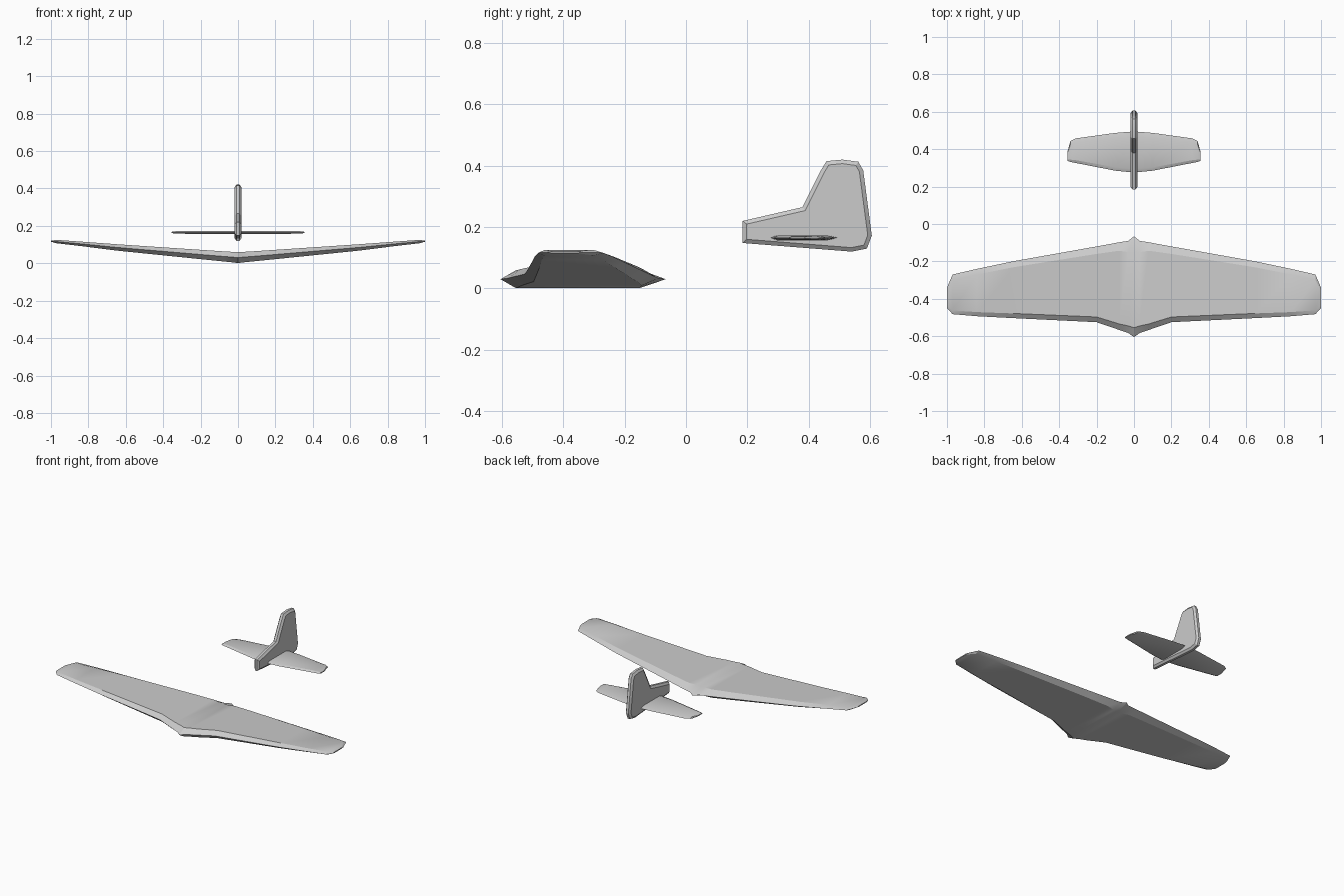
import bpy, bmesh
from mathutils import Vector

if "Cube" in bpy.data.objects:
    bpy.data.objects.remove(bpy.data.objects["Cube"])


def finish(name, bm):
    bmesh.ops.recalc_face_normals(bm, faces=bm.faces)
    mesh = bpy.data.meshes.new(name)
    bm.to_mesh(mesh)
    bm.free()
    ob = bpy.data.objects.new(name, mesh)
    bpy.context.collection.objects.link(ob)
    bpy.ops.object.select_all(action='DESELECT')
    ob.select_set(True)
    bpy.context.view_layer.objects.active = ob
    bpy.ops.object.shade_smooth_by_angle(angle=0.4)
    return ob


def loft(name, stations):
    """Mirrored surface through six-sided sections:
    x, leading y, trailing y, mid z, half thickness, front bevel, rear bevel."""
    bm = bmesh.new()
    full = [(-s[0],) + s[1:] for s in stations[:0:-1]] + stations
    rings = []
    for x, le, te, z, h, fb, rb in full:
        pts = [(le, z), (le + fb, z + h), (te - rb, z + h),
               (te, z), (te - rb, z - h), (le + fb, z - h)]
        rings.append([bm.verts.new((x, y, zz)) for y, zz in pts])
    for a, b in zip(rings, rings[1:]):
        for i in range(6):
            j = (i + 1) % 6
            bm.faces.new((a[i], a[j], b[j], b[i]))
    bm.faces.new(rings[0])
    bm.faces.new(rings[-1])
    return finish(name, bm)


def bevelled_plate(name, outline, half, edge):
    """Upright plate: full outline in the inner layers, inset at both faces."""
    n = len(outline)
    pts = [Vector(p) for p in outline]
    inset = []
    for i, p in enumerate(pts):
        a = (p - pts[i - 1]).normalized()
        b = (pts[(i + 1) % n] - p).normalized()
        na, nb = Vector((-a.y, a.x)), Vector((-b.y, b.x))
        m = (na + nb).normalized()
        inset.append(p + m * edge / max(m.dot(na), 0.5))
    bm = bmesh.new()
    layers = [(-half, inset), (-half * .45, pts), (half * .45, pts), (half, inset)]
    rings = [[bm.verts.new((x, p.x, p.y)) for p in ps] for x, ps in layers]
    for a, b in zip(rings, rings[1:]):
        for i in range(n):
            j = (i + 1) % n
            bm.faces.new((a[i], a[j], b[j], b[i]))
    bm.faces.new(rings[0])
    bm.faces.new(rings[-1])
    return finish(name, bm)


# Main wing with dihedral and pointed centre root
loft("main_wing", [
    (0.00, -.605, -.066, .030, .029, .050, .085),
    (0.03, -.583, -.090, .033, .028, .038, .060),
    (0.08, -.566, -.098, .037, .027, .032, .045),
    (0.20, -.525, -.120, .047, .025, .028, .040),
    (0.65, -.503, -.200, .085, .017, .025, .032),
    (0.84, -.493, -.240, .104, .012, .022, .030),
    (0.97, -.482, -.270, .116, .009, .020, .030),
    (1.00, -.450, -.340, .118, .003, .015, .015),
])

# Horizontal stabilizer
loft("tail_plane", [
    (0.00, .275, .495, .165, .008, .020, .030),
    (0.10, .285, .487, .165, .008, .018, .028),
    (0.31, .326, .458, .165, .007, .015, .020),
    (0.34, .332, .443, .165, .006, .012, .018),
    (0.355, .337, .390, .165, .003, .008, .008),
])

# Vertical fin, outline in (y, z), counter-clockwise
bevelled_plate("tail_fin", [
    (.185, .148), (.540, .120), (.590, .130), (.606, .172), (.578, .385),
    (.562, .413), (.510, .420), (.458, .415), (.440, .385), (.380, .265), (.185, .220),
], .018, .013)
